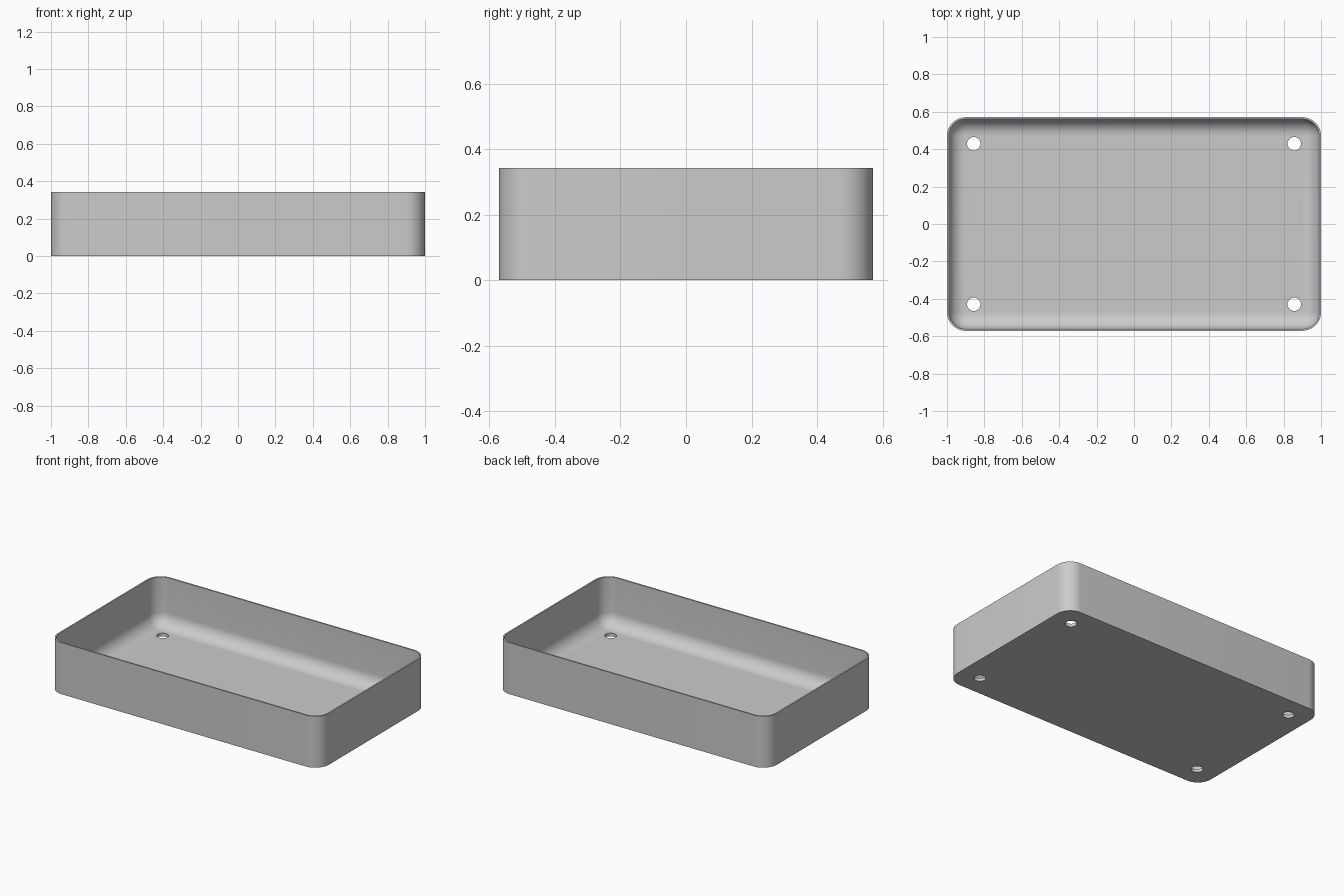
import bpy, bmesh, math

if "Cube" in bpy.data.objects:
    bpy.data.objects.remove(bpy.data.objects["Cube"])

HALF_X, HALF_Y, HEIGHT = 1.0, 0.571, 0.343
CORNER, WALL, FLOOR, FILLET = 0.1, 0.01, 0.021, 0.088
SEGMENTS = 12

grey = bpy.data.materials.new("light grey")
grey.use_nodes = True
colour = (0.6, 0.6, 0.6, 1)
grey.diffuse_color = colour
grey.node_tree.nodes["Principled BSDF"].inputs["Base Color"].default_value = colour


def ring(bm, inset, z):
    """Rounded rectangle of vertices, inset from the outer outline."""
    radius = CORNER - inset
    verts = []
    for quarter, (sx, sy) in enumerate([(1, 1), (-1, 1), (-1, -1), (1, -1)]):
        for i in range(SEGMENTS + 1):
            a = math.pi / 2 * (quarter + i / SEGMENTS)
            verts.append(bm.verts.new((sx * (HALF_X - CORNER) + radius * math.cos(a),
                                       sy * (HALF_Y - CORNER) + radius * math.sin(a), z)))
    return verts


# Tray shell: outer wall, rim, inner wall and filleted floor edge
bm = bmesh.new()
profile = [(0, 0), (0, HEIGHT), (WALL, HEIGHT)]
for i in range(SEGMENTS + 1):
    a = math.pi / 2 * i / SEGMENTS
    profile.append((WALL + FILLET * (1 - math.cos(a)), FLOOR + FILLET * (1 - math.sin(a))))
rings = [ring(bm, inset, z) for inset, z in profile]
for low, high in zip(rings, rings[1:]):
    for i in range(len(low)):
        j = (i + 1) % len(low)
        bm.faces.new((low[i], low[j], high[j], high[i]))
bm.faces.new(rings[0][::-1])
bm.faces.new(rings[-1])
bmesh.ops.recalc_face_normals(bm, faces=bm.faces)
mesh = bpy.data.meshes.new("tray")
bm.to_mesh(mesh)
bm.free()
tray = bpy.data.objects.new("tray", mesh)
bpy.context.collection.objects.link(tray)
mesh.materials.append(grey)

# Four round holes through the floor, one near each corner
for sx in (-1, 1):
    for sy in (-1, 1):
        bpy.ops.mesh.primitive_cylinder_add(vertices=32, radius=0.036, depth=0.2,
                                            location=(sx * 0.857, sy * 0.429, 0))
        cutter = bpy.context.object
        cutter.name = "hole_cutter"
        cutter.data.materials.append(grey)
        cut = tray.modifiers.new("hole", "BOOLEAN")
        cut.operation = "DIFFERENCE"
        cut.solver = "EXACT"
        cut.object = cutter

# Bake the holes, then remove the cutters
bpy.ops.object.select_all(action="DESELECT")
bpy.context.view_layer.objects.active = tray
tray.select_set(True)
for modifier in list(tray.modifiers):
    cutter = modifier.object
    bpy.ops.object.modifier_apply(modifier=modifier.name)
    bpy.data.objects.remove(cutter)
bpy.ops.object.shade_smooth_by_angle(angle=math.radians(35))
